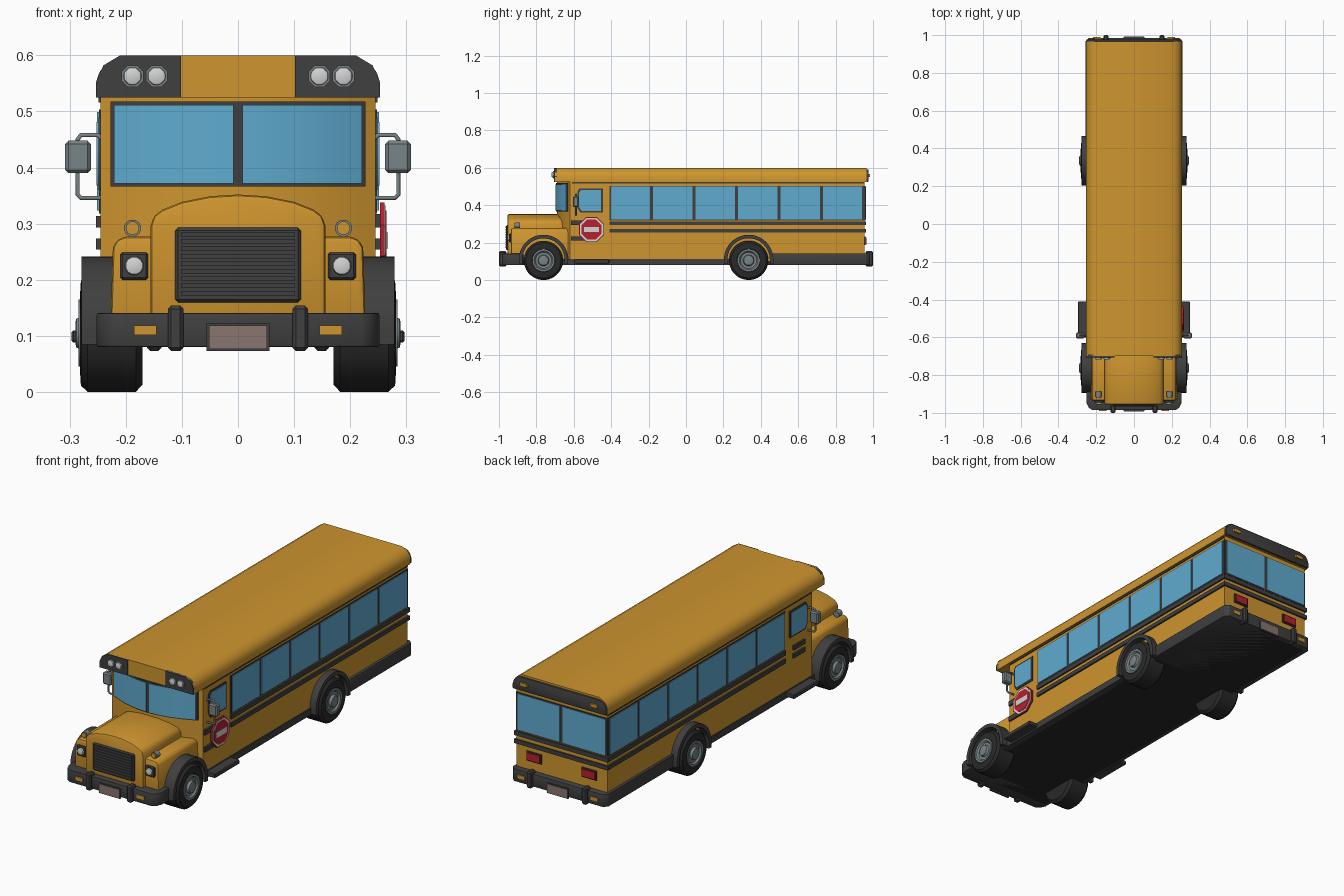
import bpy, bmesh, math
from mathutils import Vector

if "Cube" in bpy.data.objects:
    bpy.data.objects.remove(bpy.data.objects["Cube"])


def material(name, rgb):
    m = bpy.data.materials.new(name)
    m.diffuse_color = (*rgb, 1)
    m.use_nodes = True
    m.node_tree.nodes["Principled BSDF"].inputs["Base Color"].default_value = m.diffuse_color
    return m


YELLOW = material("bus yellow", (0.62, 0.30, 0.028))
GLASS = material("window blue", (0.115, 0.41, 0.63))
DARK = material("dark trim", (0.05, 0.05, 0.05))
BLACK = material("tyre black", (0.022, 0.022, 0.022))
GREY = material("metal grey", (0.19, 0.23, 0.24))
WHITE = material("lamp white", (0.66, 0.66, 0.66))
RED = material("signal red", (0.47, 0.015, 0.026))
PLATE = material("plate beige", (0.25, 0.18, 0.16))


def finish(name, bm, mat, bevel=0.0, seg=2):
    bmesh.ops.recalc_face_normals(bm, faces=bm.faces)
    if bevel:
        edges = [e for e in bm.edges if len(e.link_faces) == 2 and e.calc_face_angle(0) > 0.6]
        bmesh.ops.bevel(bm, geom=edges, offset=bevel, segments=seg, profile=0.5,
                        affect='EDGES', clamp_overlap=True)
    me = bpy.data.meshes.new(name)
    bm.to_mesh(me)
    bm.free()
    me.materials.append(mat)
    me.shade_smooth()
    me.set_sharp_from_angle(angle=math.radians(35))
    ob = bpy.data.objects.new(name, me)
    bpy.context.collection.objects.link(ob)
    return ob


def prism(name, pts, axis, a, b, mat, bevel=0.0, seg=2):
    """Extrude a 2D outline from a to b along an axis (the outline uses the other two axes in order)."""
    bm = bmesh.new()
    place = {'x': lambda p, t: (t, p[0], p[1]),
             'y': lambda p, t: (p[0], t, p[1]),
             'z': lambda p, t: (p[0], p[1], t)}[axis]
    lo = [bm.verts.new(place(p, a)) for p in pts]
    hi = [bm.verts.new(place(p, b)) for p in pts]
    bm.faces.new(lo)
    bm.faces.new(hi)
    n = len(pts)
    for i in range(n):
        bm.faces.new((lo[i], lo[(i + 1) % n], hi[(i + 1) % n], hi[i]))
    return finish(name, bm, mat, bevel, seg)


def box(name, x, y, z, mat, bevel=0.0):
    return prism(name, [(x[0], y[0]), (x[1], y[0]), (x[1], y[1]), (x[0], y[1])], 'z', z[0], z[1], mat, bevel, 1)


def pair(name, x, y, z, mat, bevel=0.0):
    for s, side in ((1, "right"), (-1, "left")):
        box(f"{name}_{side}", (s * x[0], s * x[1]), y, z, mat, bevel)


def ring(cx, cy, r, n):
    return [(cx + r * math.cos(2 * math.pi * (i + 0.5) / n),
             cy + r * math.sin(2 * math.pi * (i + 0.5) / n)) for i in range(n)]


def both(half):
    """Complete an outline that runs from the middle outwards on the +x side."""
    return half + [(-x, y) for x, y in reversed(half) if x > 0]


def lathe_x(name, profile, y, z, s, mat, n=32):
    bm = bmesh.new()
    rings = []
    for x, r in profile:
        rings.append([bm.verts.new((s * x, y + p, z + q)) for p, q in ring(0, 0, r, n)])
    for r0, r1 in zip(rings, rings[1:]):
        for i in range(n):
            bm.faces.new((r0[i], r0[(i + 1) % n], r1[(i + 1) % n], r1[i]))
    bm.faces.new(rings[0])
    bm.faces.new(rings[-1])
    return finish(name, bm, mat)


def bow(x):
    return -0.69 + 0.07 * (x / 0.245) ** 2


# body with bowed cab front, underside
xs = [-0.245 + 0.49 * i / 16 for i in range(17)]
prism("body", [(x, bow(x)) for x in xs] + [(0.245, 0.955), (-0.245, 0.955)], 'z', 0.10, 0.53, YELLOW)
box("underside", (-0.235, 0.235), (-0.93, 0.96), (0.08, 0.105), BLACK)

# roof and its dark end caps
roof = both([(0.253, 0.525), (0.253, 0.552), (0.247, 0.57), (0.235, 0.585), (0.21, 0.60)])
prism("roof", roof, 'y', -0.70, 0.965, YELLOW)
prism("roof_back_cap", [(x, min(z, 0.592)) for x, z in roof], 'y', 0.964, 0.976, DARK, 0.004)
for s in (1, -1):
    prism("roof_front_cap", [(s * x, z) for x, z in [(0.102, 0.525), (0.253, 0.525), (0.253, 0.553),
          (0.24, 0.582), (0.21, 0.60), (0.102, 0.60)]], 'y', -0.706, -0.69, DARK)
    for x in (0.145, 0.188):
        prism("roof_lamp_rim", ring(s * x, 0.563, 0.021, 8), 'y', -0.711, -0.70, GREY)
        prism("roof_lamp", ring(s * x, 0.563, 0.017, 8), 'y', -0.718, -0.70, WHITE, 0.004)
pair("roof_back_light", (0.17, 0.21), (0.97, 0.984), (0.552, 0.568), YELLOW)


# windshield following the bow
def bowed(name, x0, x1, z0, z1, out, mat):
    row = [x0 + (x1 - x0) * i / 8 for i in range(9)]
    prism(name, [(x, bow(x) - out) for x in row] + [(x, bow(x) + 0.004) for x in reversed(row)], 'z', z0, z1, mat)


for s in (1, -1):
    bowed("windshield_frame", 0, s * 0.227, 0.366, 0.518, 0.005, DARK)
    bowed("windshield_pane", s * 0.008, s * 0.221, 0.372, 0.512, 0.008, GLASS)

# side windows, door windows, stripes
pitch = 1.36 / 6
pair("side_window_frame", (0.24, 0.248), (-0.41, 0.955), (0.318, 0.504), DARK)
for i in range(6):
    y = -0.41 + pitch * i
    pair("side_window", (0.24, 0.251), (y + 0.008, y + pitch - 0.008), (0.324, 0.499), GLASS)
for s in (1, -1):
    door = [(-0.565, 0.36), (-0.445, 0.36), (-0.445, 0.49), (-0.57, 0.49), (-0.58, 0.475), (-0.58, 0.385)]
    prism("door_window_frame", door, 'x', s * 0.24, s * 0.249, DARK)
    prism("door_window", [(-0.512 + (y + 0.512) * 0.87, 0.425 + (z - 0.425) * 0.87) for y, z in door],
          'x', s * 0.24, s * 0.252, GLASS)
for z0, z1 in ((0.293, 0.314), (0.254, 0.274)):
    pair("side_stripe", (0.24, 0.253), (-0.41, 0.962), (z0, z1), DARK)
    box("back_stripe", (-0.253, 0.253), (0.95, 0.963), (z0, z1), DARK)
    box("left_door_stripe", (-0.253, -0.24), (-0.56, -0.47), (z0, z1), DARK)
pair("gutter", (0.24, 0.249), (-0.61, 0.955), (0.516, 0.526), DARK)
for z in (0.305, 0.222):
    box("sign_hinge", (0.24, 0.254), (-0.615, -0.50), (z - 0.012, z + 0.012), DARK)

# back windows and lights
box("back_window_frame", (-0.245, 0.245), (0.95, 0.959), (0.318, 0.504), DARK)
pair("back_window", (0.008, 0.236), (0.95, 0.962), (0.324, 0.499), GLASS)
pair("tail_light_rim", (0.108, 0.188), (0.95, 0.961), (0.186, 0.232), DARK)
pair("tail_light", (0.113, 0.183), (0.95, 0.966), (0.191, 0.227), RED)

# hood and front wings
prism("hood", both([(0, 0.352), (0.05, 0.349), (0.10, 0.339), (0.135, 0.325), (0.15, 0.314),
                    (0.156, 0.295), (0.156, 0.10)]), 'y', -0.955, -0.62, YELLOW, 0.008)
prism("front_wings", both([(0.20, 0.277), (0.215, 0.272), (0.223, 0.258), (0.228, 0.10)]),
      'y', -0.935, -0.62, YELLOW, 0.008)

# grille
box("grille", (-0.112, 0.112), (-0.962, -0.94), (0.16, 0.293), DARK, 0.005)
for i in range(9):
    z = 0.172 + i * 0.0132
    box("grille_slat", (-0.102, 0.102), (-0.966, -0.955), (z, z + 0.008), DARK)

# headlights and turn signals
for s in (1, -1):
    box("headlight_housing", (s * 0.185 - 0.025, s * 0.185 + 0.025), (-0.946, -0.92), (0.20, 0.249), DARK, 0.004)
    prism("headlight", ring(s * 0.185, 0.225, 0.017, 12), 'y', -0.955, -0.93, WHITE, 0.005)
    prism("turn_signal_case", ring(s * 0.188, 0.292, 0.0155, 12), 'y', -0.915, -0.888, GREY)
    prism("turn_signal", ring(s * 0.188, 0.292, 0.012, 12), 'y', -0.92, -0.90, YELLOW)

# bumpers, skirts and steps
prism("front_bumper", both([(0.22, -0.985), (0.24, -0.972), (0.252, -0.945), (0.252, -0.87), (0.20, -0.87)]),
      'z', 0.08, 0.141, DARK, 0.004)
prism("back_bumper", both([(0.258, 0.45), (0.258, 0.965), (0.24, 0.985)]), 'z', 0.08, 0.142, DARK, 0.004)
pair("mid_skirt", (0.22, 0.251), (-0.66, 0.24), (0.08, 0.112), DARK)
pair("step", (0.24, 0.297), (-0.60, -0.41), (0.088, 0.11), DARK, 0.004)
pair("front_overrider", (0.097, 0.125), (-1.0, -0.96), (0.073, 0.154), DARK, 0.006)
pair("back_overrider", (0.136, 0.162), (0.96, 1.0), (0.073, 0.154), DARK, 0.006)
pair("front_bumper_light", (0.145, 0.185), (-0.989, -0.98), (0.102, 0.119), YELLOW)
pair("back_bumper_light", (0.178, 0.216), (0.975, 0.989), (0.102, 0.119), YELLOW)
for s, end in ((-1, "front"), (1, "back")):
    box(f"{end}_plate_frame", (-0.056, 0.056), (s * 0.98, s * 0.989), (0.073, 0.123), DARK)
    box(f"{end}_plate", (-0.052, 0.052), (s * 0.98, s * 0.992), (0.077, 0.119), PLATE)

# wheels and arches
for y in (-0.762, 0.335):
    for s in (1, -1):
        lathe_x("tyre", [(0.17, 0.092), (0.182, 0.105), (0.268, 0.105), (0.28, 0.094), (0.282, 0.062),
                         (0.272, 0.056)], y, 0.105, s, BLACK)
        lathe_x("rim", [(0.26, 0.06), (0.284, 0.06), (0.284, 0.05), (0.276, 0.043), (0.276, 0.03),
                        (0.288, 0.026), (0.29, 0.018)], y, 0.105, s, GREY)
        arc = [math.pi * i / 20 for i in range(21)]
        outline = [(y + 0.132 * math.cos(a), 0.11 + 0.132 * math.sin(a)) for a in arc]
        inner = [(y + 0.113 * math.cos(a), 0.11 + 0.113 * math.sin(a)) for a in reversed(arc)]
        prism("wheel_arch", outline + [(y - 0.132, 0.085), (y - 0.113, 0.085)] + inner
              + [(y + 0.113, 0.085), (y + 0.132, 0.085)], 'x', s * 0.20, s * 0.279, DARK)

# mirrors on tube brackets
for s in (1, -1):
    box("mirror", (s * 0.262, s * 0.308), (-0.605, -0.575), (0.39, 0.448), GREY, 0.006)
    cu = bpy.data.curves.new("mirror_bracket", 'CURVE')
    cu.dimensions = '3D'
    cu.bevel_depth = 0.0045
    cu.bevel_resolution = 1
    path = [(0.24, 0.45), (0.25, 0.458), (0.28, 0.458), (0.286, 0.45), (0.286, 0.352), (0.28, 0.346), (0.24, 0.346)]
    sp = cu.splines.new('POLY')
    sp.points.add(len(path) - 1)
    for p, (x, z) in zip(sp.points, path):
        p.co = (s * x, -0.588, z, 1)
    cu.materials.append(GREY)
    bpy.context.collection.objects.link(bpy.data.objects.new("mirror_bracket", cu))

# octagonal warning sign on the right side
for name, r, x, mat in (("sign_base", 0.073, 0.261, RED), ("sign_border", 0.068, 0.263, WHITE),
                        ("sign_face", 0.058, 0.265, RED)):
    prism(name, ring(-0.505, 0.27, r, 8), 'x', 0.253, x, mat)
box("sign_bar", (0.26, 0.267), (-0.545, -0.465), (0.256, 0.284), WHITE)
